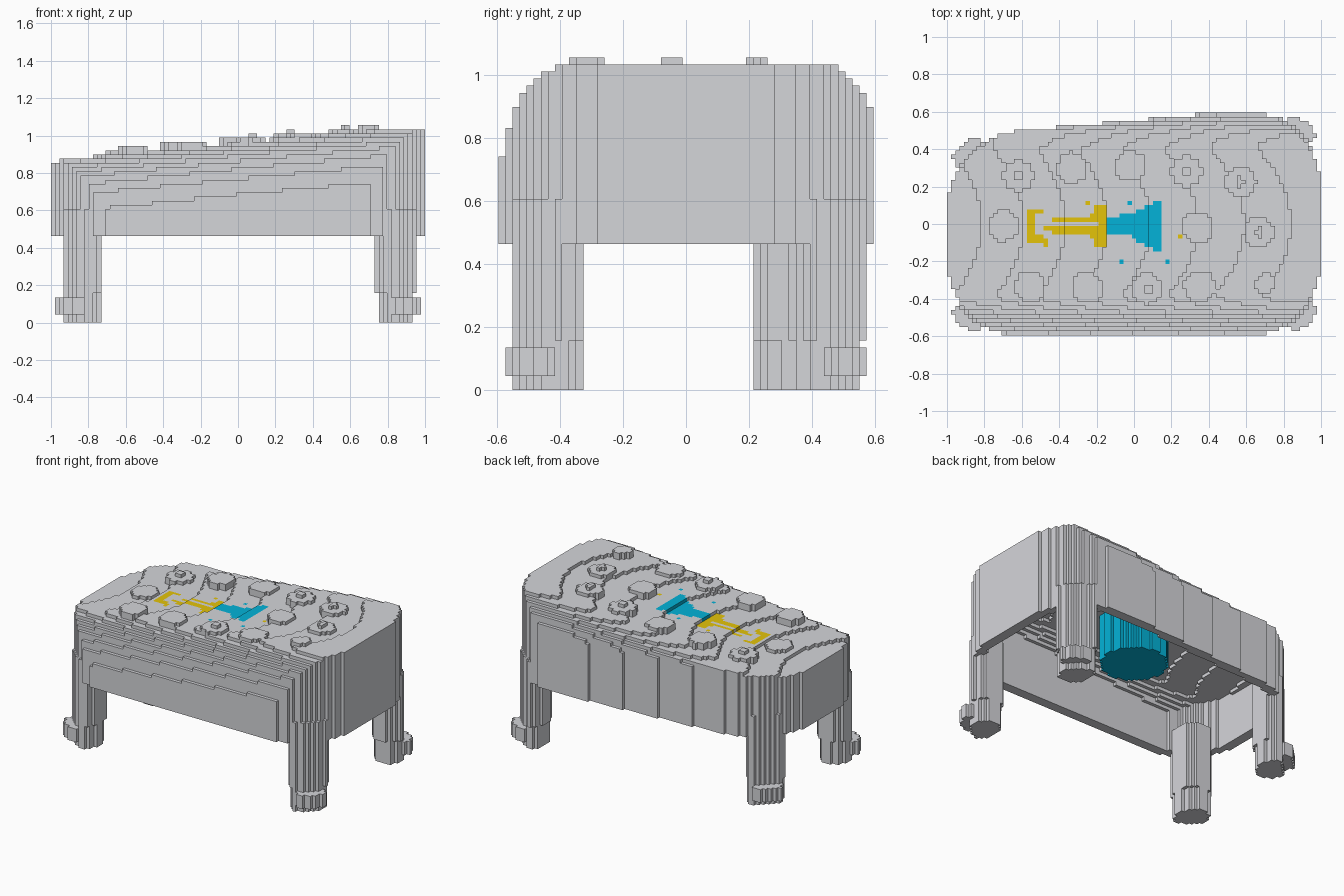
import bpy, bmesh, math

if "Cube" in bpy.data.objects:
    bpy.data.objects.remove(bpy.data.objects["Cube"])

H = 2 / 89                      # edge of one cube
NX, NY, NZ = 89, 53, 48
WALL = 0.06
RIM = 0.464                     # lower rim of the hollow body


def material(name, rgb):
    m = bpy.data.materials.new(name)
    m.diffuse_color = (*rgb, 1)
    m.use_nodes = True
    m.node_tree.nodes["Principled BSDF"].inputs["Base Color"].default_value = m.diffuse_color
    return m


MATS = [material("grey", (0.665, 0.672, 0.70)),
        material("yellow", (0.78, 0.55, 0.003)),
        material("cyan", (0.001, 0.45, 0.69))]
GREY, YELLOW, CYAN = range(3)


def back_edge(x):
    return min(0.597, 0.555 + 0.09 * x)


def depth(x, y):
    """Distance inside the rounded, tapering footprint."""
    yb, r = back_edge(x), 0.4
    cy, hy = (yb - 0.597) / 2, (yb + 0.597) / 2
    qx, qy = abs(x) - (1 - r), abs(y - cy) - (hy - r)
    return r - math.hypot(max(qx, 0), max(qy, 0)) - min(max(qx, qy), 0)


def edge_drop(d, width, height):
    u = min(1, max(0, 1 - d / width))
    return height * (1 - math.sqrt(1 - u * u))


def top(x, y):
    """Height of the sloping, slightly dished lid with rounded long edges."""
    slope = 0.09 if x > 0 else 0.1
    t = min(1.036, 0.963 + slope * x - 0.016 * max(0, 1 - (y / 0.4) ** 2))
    z = t - edge_drop(y + 0.597, 0.23, 0.41)
    return z - edge_drop(back_edge(x) - y, 0.18, 1.5 * max(0, t - 0.89))


# single coloured specks around the emblem
SPECKS = [(-.07, -.20, CYAN), (.17, -.20, CYAN), (-.02, .12, CYAN),
          (.24, -.07, YELLOW), (-.47, -.10, YELLOW), (-.245, .12, YELLOW)]


def paint(x, y):
    """Colour of the flat emblem on the lid."""
    a = abs(y + 0.008)
    if -0.145 < x < 0.145:
        half = 0.04 if x < -0.07 else 0.055 if x < -0.01 else 0.075 + 0.5 * max(0, x)
        if a < half:
            return CYAN
    if -0.565 < x < -0.49 and a < 0.085 and (x < -0.535 or a > 0.055):
        return YELLOW
    if -0.49 <= x < -0.24 and 0.013 < a < (0.03 if x < -0.43 else 0.045):
        return YELLOW
    if -0.24 <= x < -0.145 and a < (0.115 if x > -0.21 else 0.075):
        if a > 0.013 or x > -0.19:
            return YELLOW
    for sx, sy, colour in SPECKS:
        if abs(x - sx) < 0.0125 and abs(y - sy) < 0.0125:
            return colour
    return GREY


def centre(i, j, k):
    return (i - 44) * H, (j - 26) * H, (k + 0.5) * H


cells = {}                      # cube -> part name


def fill(part, lo, hi, inside):
    """Claim the cubes of a box that satisfy a rule."""
    i0, i1 = [max(0, min(NX, int(v / H + 44.5) + s)) for v, s in ((lo[0], -1), (hi[0], 2))]
    j0, j1 = [max(0, min(NY, int(v / H + 26.5) + s)) for v, s in ((lo[1], -1), (hi[1], 2))]
    k0, k1 = max(0, int(lo[2] / H) - 1), min(NZ, int(hi[2] / H) + 2)
    for i in range(i0, i1):
        for j in range(j0, j1):
            for k in range(k0, k1):
                if inside(*centre(i, j, k)):
                    cells.setdefault((i, j, k), part)


# hollow body: walls and lid
for i in range(NX):
    for j in range(NY):
        x, y, _ = centre(i, j, 0)
        d = depth(x, y)
        if d <= 0:
            continue
        t = top(x, y)
        for k in range(NZ):
            z = (k + 0.5) * H
            if RIM < z < t and (d < WALL or z > t - WALL):
                cells[i, j, k] = "body"

# round studs on the lid, some with a raised centre
STUDS = [(-.62, .26, 1), (-.33, .30, 0), (-.02, .31, 0), (.28, .28, 1), (.57, .225, 1),
         (-.556, -.335, 0), (-.25, -.34, 0), (.07, -.345, 1), (.35, -.33, 0),
         (-.70, -.01, 0), (.34, -.02, 0), (.67, -.045, 1), (.70, -.32, 0)]
for sx, sy, bump in STUDS:
    rad = 0.055 if sx == .70 else 0.083
    ring = [top(sx + rad * math.cos(q), sy + rad * math.sin(q))
            for q in (0, 0.8, 2.4, 3.1, 3.9, 5.5)]
    base = math.floor(max(ring) / H + 0.5) * H

    def stud(x, y, z):
        r = math.hypot(x - sx, y - sy)
        return (base - 0.05 < z < base + H and r < rad) or \
            (bump and base < z < base + 2 * H and r < 0.026)
    fill("studs", (sx - .1, sy - .1, base - .06), (sx + .1, sy + .1, base + .05), stud)

# four legs following the rounded corners, each with a toe pointing outwards
for lx, ly in ((-.835, -.443), (.845, -.443), (-.835, .33), (.845, .455)):
    sx, sy = math.copysign(1, lx), math.copysign(1, ly)

    def oval(x, y, cx, cy, rx, ry):
        return ((x - cx) / rx) ** 2 + ((y - cy) / ry) ** 2 < 1

    def foot(x, y, z):
        return 0.04 < z < 0.135 and depth(x, y) > -0.07 and \
            oval(x, y, lx + .05 * sx, ly + .05 * sy, .088, .088)

    def leg(x, y, z):
        g = 0.012 if z > 0.15 else 0
        return z < 0.6 and oval(x, y, lx, ly, .097 + g, .115 + g) and depth(x, y) > -0.012
    fill("feet", (lx - .2, ly - .2, 0), (lx + .2, ly + .2, .16), foot)
    fill("legs", (lx - .2, ly - .2, 0), (lx + .2, ly + .2, .62), leg)

# drum hanging below the lid
fill("drum", (-.25, -.25, .58), (.25, .25, 1),
     lambda x, y, z: math.hypot(x, y) < 0.206 and 0.59 < z < top(x, y) - WALL + 0.01)

# cube faces: direction and corner offsets
FACES = [((1, 0, 0), ((1, 0, 0), (1, 1, 0), (1, 1, 1), (1, 0, 1))),
         ((-1, 0, 0), ((0, 0, 0), (0, 0, 1), (0, 1, 1), (0, 1, 0))),
         ((0, 1, 0), ((0, 1, 0), (0, 1, 1), (1, 1, 1), (1, 1, 0))),
         ((0, -1, 0), ((0, 0, 0), (1, 0, 0), (1, 0, 1), (0, 0, 1))),
         ((0, 0, 1), ((0, 0, 1), (1, 0, 1), (1, 1, 1), (0, 1, 1))),
         ((0, 0, -1), ((0, 0, 0), (0, 1, 0), (1, 1, 0), (1, 0, 0)))]


def build(part):
    """Turn the exposed cube faces of one part into a mesh object."""
    bm, verts = bmesh.new(), {}

    def vert(p):
        if p not in verts:
            z = RIM if p[2] == 21 else p[2] * H
            verts[p] = bm.verts.new(((p[0] - 44.5) * H, (p[1] - 26.5) * H, z))
        return verts[p]
    for (i, j, k), owner in cells.items():
        if owner != part:
            continue
        x, y, z = centre(i, j, k)
        for (a, b, c), corners in FACES:
            if (i + a, j + b, k + c) in cells:
                continue
            f = bm.faces.new([vert((i + u, j + v, k + w)) for u, v, w in corners])
            if part == "drum":
                f.material_index = CYAN
            elif part == "body" and c >= 0 and z > top(x, y) - H:
                f.material_index = paint(x, y)      # lid tops and their risers
    me = bpy.data.meshes.new(part)
    bm.to_mesh(me)
    bm.free()
    for m in MATS:
        me.materials.append(m)
    bpy.context.collection.objects.link(bpy.data.objects.new(part, me))


for part in ("body", "studs", "legs", "feet", "drum"):
    build(part)
